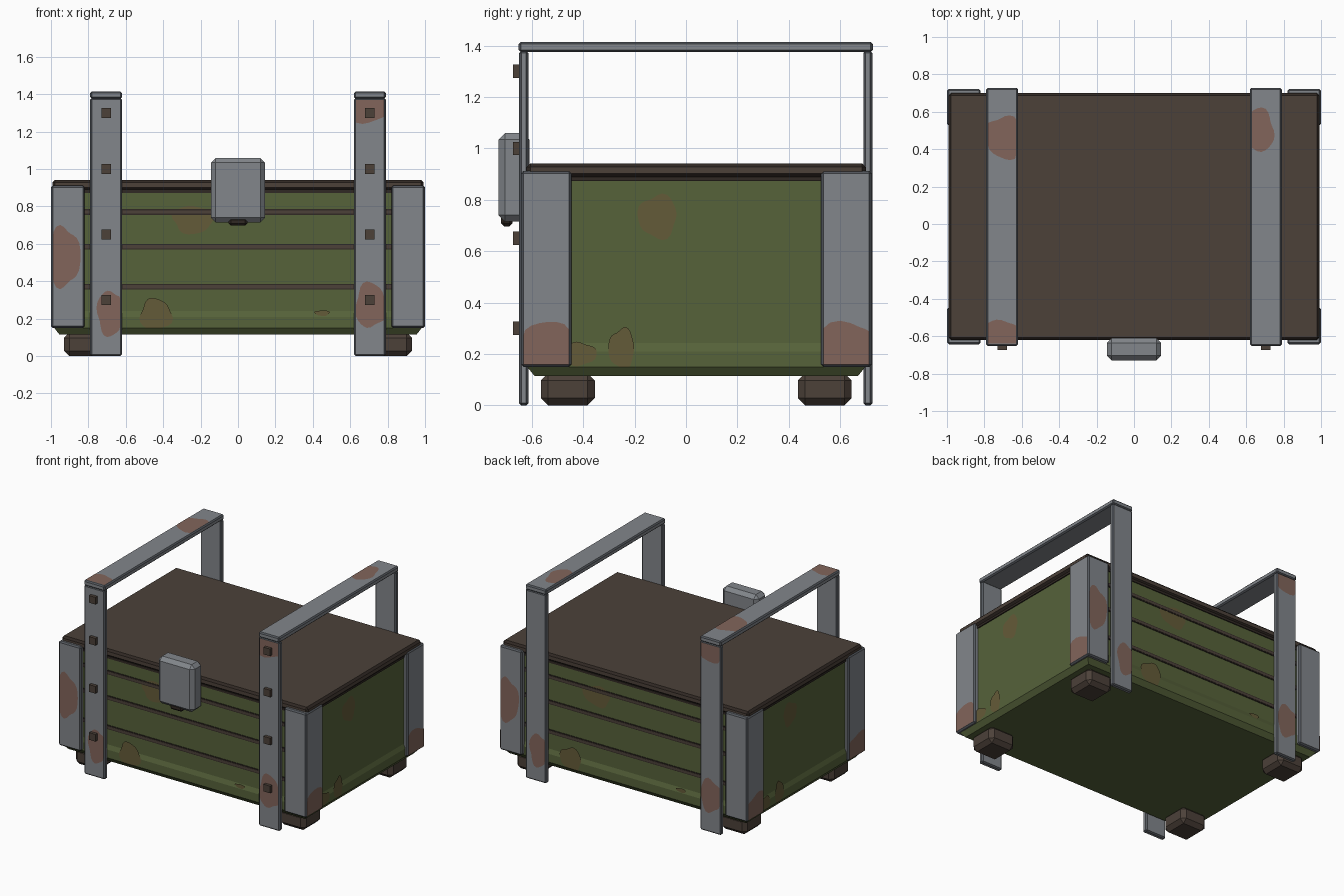
import bpy, bmesh, math, random

random.seed(4)
if "Cube" in bpy.data.objects:
    bpy.data.objects.remove(bpy.data.objects["Cube"], do_unlink=True)

CY = 0.04  # middle of the crate in y


def material(name, *srgb):
    lin = [((c / 255 + 0.055) / 1.055) ** 2.4 for c in srgb] + [1.0]
    m = bpy.data.materials.new(name)
    m.use_nodes = True
    m.diffuse_color = lin
    m.node_tree.nodes["Principled BSDF"].inputs["Base Color"].default_value = lin
    return m


GREEN = material("green paint", 86, 98, 58)
STEEL = material("grey steel", 130, 134, 139)
EDGE = material("dark steel edge", 82, 86, 92)
WOOD = material("brown wood", 76, 65, 57)
DARK = material("dark wood edge", 48, 40, 35)
RUST = material("rust on steel", 130, 101, 91)
STAIN = material("rust on green", 100, 91, 56)


def finish(name, bm, mats, bevel=0):
    bmesh.ops.recalc_face_normals(bm, faces=bm.faces) if len(bm.faces) > 1 else None
    mesh = bpy.data.meshes.new(name)
    bm.to_mesh(mesh)
    bm.free()
    for m in mats:
        mesh.materials.append(m)
    ob = bpy.data.objects.new(name, mesh)
    bpy.context.collection.objects.link(ob)
    if bevel:
        mod = ob.modifiers.new("Bevel", 'BEVEL')
        mod.width = bevel
        mod.segments = 1
        mod.material = len(mats) - 1
    return ob


def box(name, x, y, z, mats, bevel=0):
    bm = bmesh.new()
    bmesh.ops.create_cube(bm, size=1)
    for v in bm.verts:
        v.co = [r[0] if c < 0 else r[1] for c, r in zip(v.co, (x, y, z))]
    return finish(name, bm, mats, bevel)


def prism(name, outline, z0, z1, mats, bevel=0):
    bm = bmesh.new()
    face = bm.faces.new([bm.verts.new((x, y, z0)) for x, y in outline])
    up = bmesh.ops.extrude_face_region(bm, geom=[face])["geom"]
    bmesh.ops.translate(bm, vec=(0, 0, z1 - z0),
                        verts=[g for g in up if isinstance(g, bmesh.types.BMVert)])
    return finish(name, bm, mats, bevel)


# Body: stacked rectangles with a chamfered skirt at the bottom
bm = bmesh.new()
rings = []
for z, hx, hy in ((0.115, 0.955, 0.63), (0.15, 0.982, 0.658), (0.21, 0.982, 0.658),
                  (0.242, 0.97, 0.646), (0.885, 0.97, 0.646)):
    rings.append([bm.verts.new((sx * hx, CY + sy * hy, z))
                  for sx, sy in ((-1, -1), (1, -1), (1, 1), (-1, 1))])
for a, b in zip(rings, rings[1:]):
    for i in range(4):
        j = (i + 1) % 4
        bm.faces.new((a[i], a[j], b[j], b[i]))
bm.faces.new(rings[0])
bm.faces.new(rings[-1])
finish("crate_body", bm, [GREEN])

# Lid with a dark seam under it
box("lid_seam", (-0.978, 0.978), (CY - 0.653, CY + 0.653), (0.873, 0.89), [DARK])
box("lid", (-0.992, 0.992), (CY - 0.66, CY + 0.66), (0.888, 0.942), [WOOD, DARK], 0.014)

# Plank seams on the front and back
for side, s in (("front", -1), ("back", 1)):
    face = CY + s * 0.646
    for i, z in enumerate((0.37, 0.585, 0.77)):
        ys = sorted((face - s * 0.002, face + s * 0.004))
        box(f"{side}_seam_{i}", (-0.83, 0.83), ys, (z - 0.015, z + 0.015), [DARK])
        ys = sorted((face, face + s * 0.006))
        box(f"{side}_seam_core_{i}", (-0.83, 0.83), ys, (z - 0.009, z + 0.009), [WOOD])

# Corner brackets and feet
for sx in (-1, 1):
    for sy in (-1, 1):
        tag = ("right" if sx < 0 else "left") + ("_front" if sy < 0 else "_back")
        outline = [(1.0, 0.683), (0.82, 0.683), (0.82, 0.643), (0.962, 0.643),
                   (0.962, 0.485), (1.0, 0.485)]
        prism("corner_bracket_" + tag, [(sx * x, CY + sy * y) for x, y in outline],
              0.15, 0.912, [STEEL, EDGE], 0.01)
        box("foot_" + tag, sorted((sx * 0.72, sx * 0.93)),
            sorted((CY + sy * 0.395, CY + sy * 0.605)), (0.0, 0.125), [WOOD, WOOD], 0.028)

# Strap frames over the crate, with square bolts on the front
for side, s in (("right", -1), ("left", 1)):
    xs = sorted((s * 0.62, s * 0.79))
    box(f"strap_front_{side}", xs, (-0.65, -0.613), (0, 1.38), [STEEL, EDGE], 0.009)
    box(f"strap_back_{side}", xs, (0.69, 0.726), (0, 1.38), [STEEL, EDGE], 0.009)
    box(f"strap_top_{side}", xs, (-0.652, 0.728), (1.375, 1.415), [STEEL, EDGE], 0.009)
    for i, z in enumerate((0.3, 0.65, 1.0, 1.3)):
        mid = s * 0.705
        box(f"bolt_{side}_{i}", (mid - 0.026, mid + 0.026), (-0.674, -0.64),
            (z - 0.026, z + 0.026), [WOOD])

# Latch
box("latch", (-0.145, 0.145), (-0.73, -0.61), (0.715, 1.06), [STEEL, STEEL], 0.026)
box("latch_pin", (-0.05, 0.05), (-0.72, -0.675), (0.697, 0.74), [DARK, DARK], 0.012)


def patch(name, plane, d, u, v, ru, rv, mat, lim, turn=1):
    """Wobbly flat stain, trimmed to the rectangle lim = (u0, u1, v0, v1)."""
    phase = random.uniform(0, math.tau)
    pts = []
    for i in range(28):
        a = math.tau * i / 28
        k = 1 + 0.09 * math.sin(3 * a + phase) + 0.05 * math.sin(5 * a - phase)
        p = (min(max(u + ru * k * math.cos(a), lim[0]), lim[1]),
             min(max(v + rv * k * math.sin(a), lim[2]), lim[3]))
        if p not in pts:
            pts.append(p)
    place = {"front": lambda a, b: (a, d, b), "side": lambda a, b: (d, a, b),
             "top": lambda a, b: (a, b, d)}[plane]
    bm = bmesh.new()
    verts = []
    for p in pts:
        x, y, z = place(*p)
        verts.append(bm.verts.new((turn * x, CY + turn * (y - CY), z)))
    bm.faces.new(verts)
    finish(name, bm, [mat])


# Rust and stains, repeated half a turn around the crate
ALL = (-1, 1, 0.15, 0.87)
STRAP_L, STRAP_R = (0.63, 0.78, 0.01, 1.37), (-0.78, -0.63, 0.01, 1.37)
for tag, t in (("a", 1), ("b", -1)):
    fy = -0.652 if t > 0 else -0.648
    patch("rust_bracket_" + tag, "front", -0.645, -0.93, 0.53, 0.085, 0.16, RUST,
          (-0.99, -0.83, 0.16, 0.9), t)
    patch("rust_strap_foot_" + tag, "front", fy, -0.68, 0.23, 0.075, 0.12, RUST, STRAP_R, t)
    patch("rust_strap_low_" + tag, "front", fy, 0.71, 0.27, 0.085, 0.12, RUST, STRAP_L, t)
    patch("rust_strap_top_" + tag, "front", fy, 0.7, 1.36, 0.14, 0.11, RUST, STRAP_L, t)
    patch("stain_plank_" + tag, "front", -0.608, -0.24, 0.73, 0.11, 0.075, STAIN, ALL, t)
    patch("stain_skirt_" + tag, "front", -0.62, -0.44, 0.22, 0.085, 0.085, STAIN, ALL, t)
    patch("stain_small_" + tag, "front", -0.62, 0.45, 0.23, 0.04, 0.015, STAIN, ALL, t)
    patch("stain_side_" + tag, "side", 0.972, -0.11, 0.735, 0.075, 0.085, STAIN, ALL, t)
    patch("stain_side_low_" + tag, "side", 0.984, -0.25, 0.22, 0.05, 0.08, STAIN, ALL, t)
    patch("stain_side_edge_" + tag, "side", 0.984, -0.41, 0.2, 0.06, 0.045, STAIN, ALL, t)
    patch("rust_side_front_" + tag, "side", 1.002, -0.54, 0.2, 0.14, 0.12, RUST,
          (-0.633, -0.455, 0.16, 0.9), t)
    patch("rust_side_back_" + tag, "side", 1.002, 0.64, 0.2, 0.16, 0.12, RUST,
          (0.535, 0.713, 0.16, 0.9), t)

# Rust on top of the straps
patch("rust_top_right", "top", 1.417, -0.69, 0.465, 0.11, 0.115, RUST, (-0.78, -0.63, -0.64, 0.72))
patch("rust_top_right_end", "top", 1.417, -0.71, -0.61, 0.11, 0.1, RUST, (-0.78, -0.63, -0.64, 0.72))
patch("rust_top_left", "top", 1.417, 0.66, 0.5, 0.09, 0.115, RUST, (0.63, 0.78, -0.64, 0.72))
